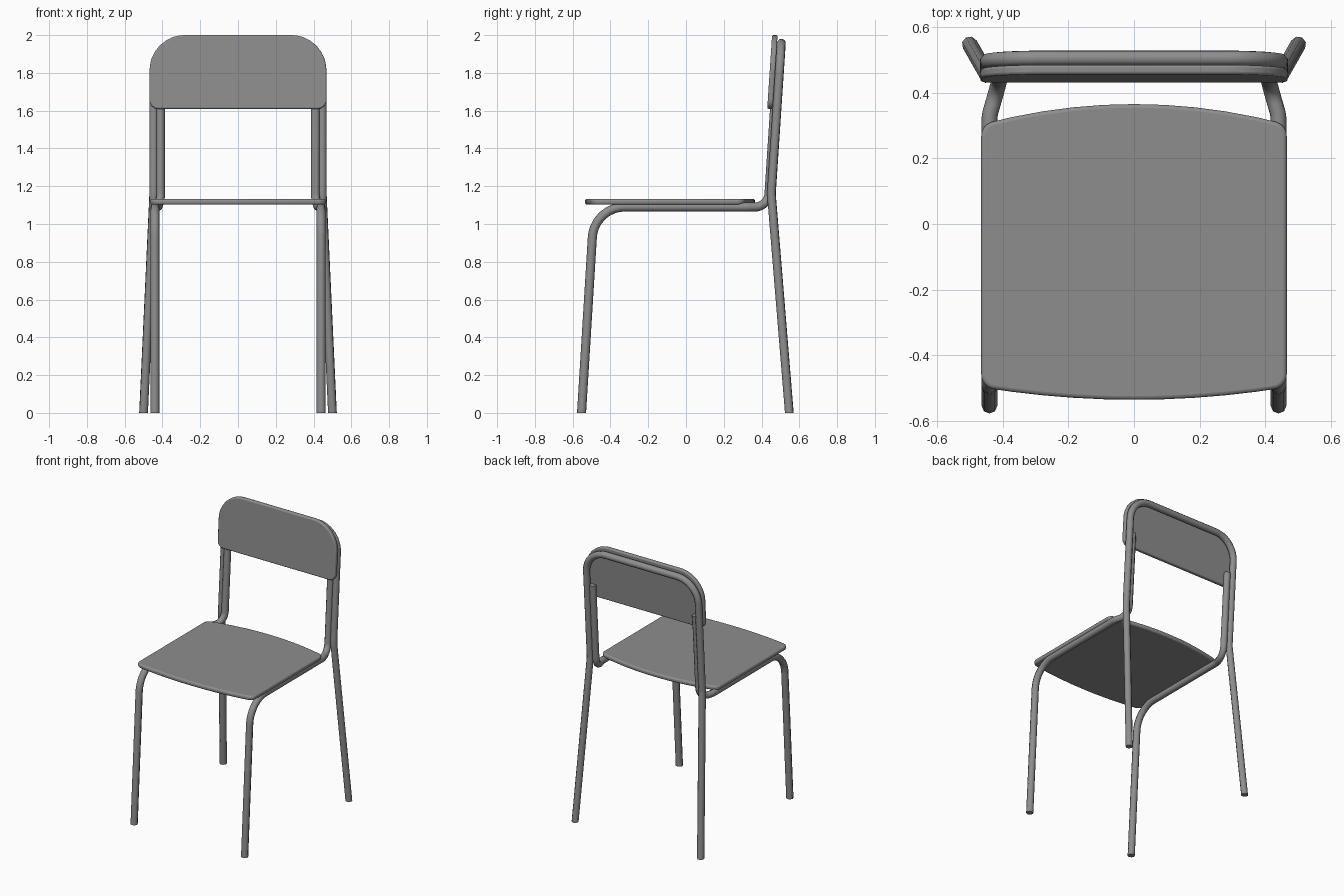
import bpy, bmesh
from math import sin, tan
from mathutils import Vector

cube = bpy.data.objects.get("Cube")
if cube:
    bpy.data.objects.remove(cube, do_unlink=True)

grey = bpy.data.materials.new("mid_grey")
grey.use_nodes = True
grey.diffuse_color = (0.27, 0.27, 0.27, 1)
grey.node_tree.nodes["Principled BSDF"].inputs["Base Color"].default_value = (0.27, 0.27, 0.27, 1)

TUBE = 0.024


def rounded(points, closed=False, steps=8):
    """Replace each (x, y, z, radius) corner by an arc."""
    out, n = [], len(points)
    for i, (x, y, z, r) in enumerate(points):
        p = Vector((x, y, z))
        if r == 0 or (not closed and i in (0, n - 1)):
            out.append(p)
            continue
        u = (Vector(points[i - 1][:3]) - p).normalized()
        v = (Vector(points[(i + 1) % n][:3]) - p).normalized()
        half = u.angle(v) / 2
        start, end = p + u * r / tan(half), p + v * r / tan(half)
        centre = p + (u + v).normalized() * r / sin(half)
        out += [centre + (start.lerp(end, k / steps) - centre).normalized() * r
                for k in range(steps + 1)]
    return out


def activate(obj):
    bpy.ops.object.select_all(action="DESELECT")
    obj.select_set(True)
    bpy.context.view_layer.objects.active = obj


def tube(name, path):
    curve = bpy.data.curves.new(name, "CURVE")
    curve.dimensions = "3D"
    curve.bevel_depth = TUBE
    curve.bevel_resolution = 2
    curve.use_fill_caps = True
    spline = curve.splines.new("POLY")
    spline.points.add(len(path) - 1)
    for point, co in zip(spline.points, path):
        point.co = (*co, 1)
    obj = bpy.data.objects.new(name, curve)
    bpy.context.collection.objects.link(obj)
    activate(obj)
    bpy.ops.object.convert(target="MESH")
    obj = bpy.context.object
    # Feet cut flat on the floor
    for vert in obj.data.vertices:
        if vert.co.z < 0.02:
            vert.co.z = 0
    obj.data.materials.clear()
    obj.data.materials.append(grey)
    bpy.ops.object.shade_smooth_by_angle(angle=0.9)
    return obj


def panel(name, outline, thickness, edge):
    bm = bmesh.new()
    face = bm.faces.new([bm.verts.new(p) for p in outline])
    extruded = bmesh.ops.extrude_face_region(bm, geom=[face])["geom"]
    bmesh.ops.translate(bm, vec=thickness,
                        verts=[g for g in extruded if isinstance(g, bmesh.types.BMVert)])
    bmesh.ops.recalc_face_normals(bm, faces=bm.faces)
    mesh = bpy.data.meshes.new(name)
    bm.to_mesh(mesh)
    bm.free()
    mesh.materials.append(grey)
    obj = bpy.data.objects.new(name, mesh)
    bpy.context.collection.objects.link(obj)
    bevel = obj.modifiers.new("rounded_edge", "BEVEL")
    bevel.width = edge
    bevel.segments = 3
    bevel.limit_method = "ANGLE"
    bevel.angle_limit = 0.9
    activate(obj)
    bpy.ops.object.shade_smooth_by_angle(angle=0.6)
    return obj


# Front legs run under the seat and turn up behind the backrest
for side, sign in (("left", 1), ("right", -1)):
    leg = [(0.44, -0.553, 0, 0), (0.44, -0.486, 1.09, 0.17), (0.44, 0.33, 1.09, 0.1),
           (0.41, 0.434, 1.09, 0.075), (0.41, 0.474, 1.70, 0)]
    tube(f"front_leg_{side}", rounded([(sign * x, y, z, r) for x, y, z, r in leg]))

# Rear legs and the top hoop are one bent tube
rear = [(0.50, 0.547, 0, 0), (0.446, 0.452, 1.16, 0.3), (0.446, 0.505, 1.957, 0.16)]
tube("rear_frame", rounded(rear + [(-x, y, z, r) for x, y, z, r in reversed(rear)]))

# Seat with bowed front and rear edges
HALF = 0.465
xs = [HALF * k / 10 for k in (-10, -8, -6, -4, -2, 0, 2, 4, 6, 8, 10)]


def bowed(x, edge, bow):
    return (x, edge + bow * (1 - (x / HALF) ** 2), 1.102, 0.045 if abs(x) == HALF else 0)


seat_outline = [bowed(x, -0.497, -0.038) for x in xs] + [bowed(x, 0.303, 0.062) for x in reversed(xs)]
panel("seat", rounded(seat_outline, closed=True), (0, 0, 0.031), 0.011)

# Backrest leans back along the hoop
corners = [(-0.468, 0, 1.61, 0.045), (0.468, 0, 1.61, 0.045),
           (0.468, 0, 2.0, 0.185), (-0.468, 0, 2.0, 0.185)]
back = [Vector((p.x, 0.43 + 0.066 * (p.z - 1.61), p.z)) for p in rounded(corners, closed=True)]
panel("backrest", back, (0, 0.029, 0), 0.008)
